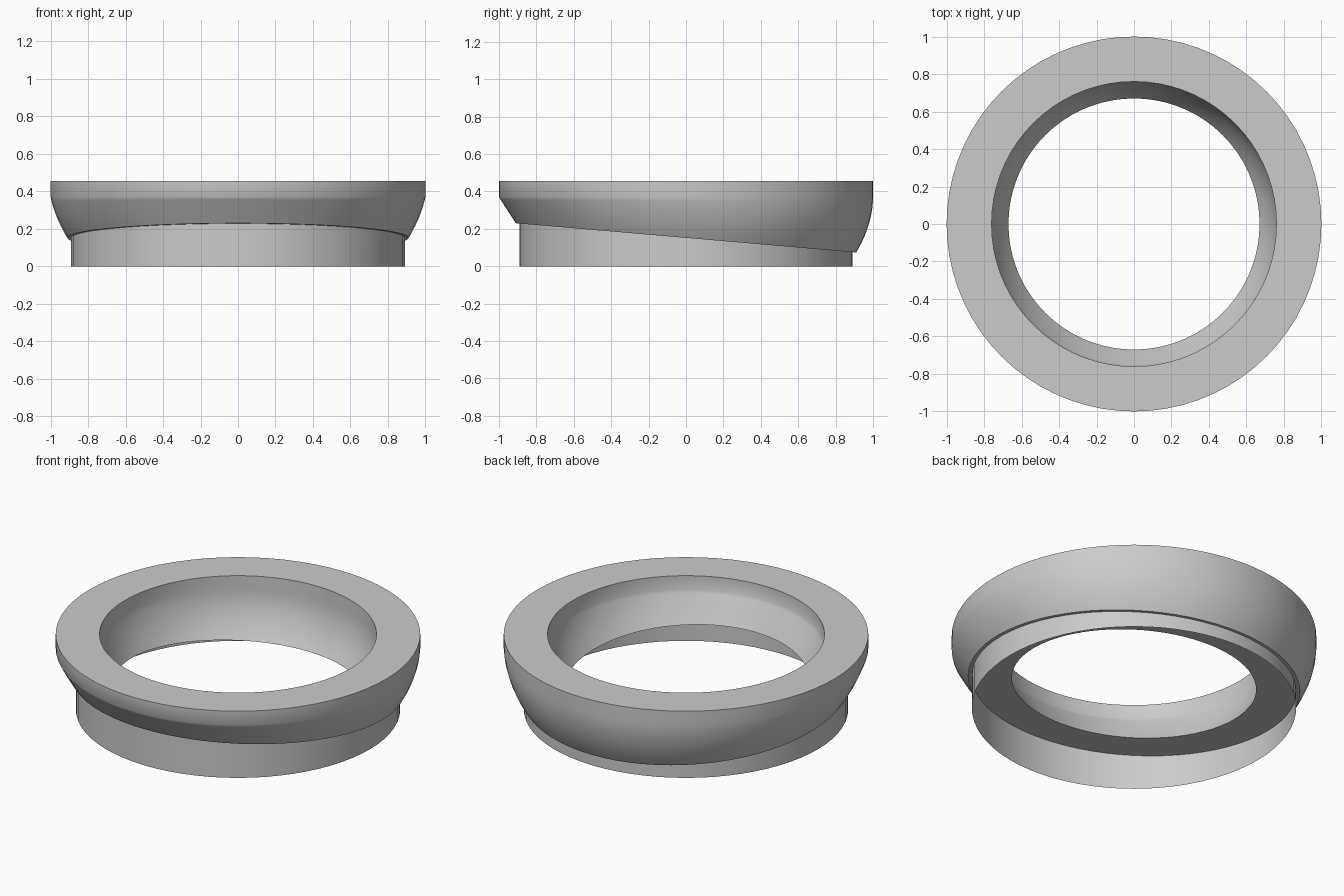
import bpy
import math

cube = bpy.data.objects.get("Cube")
if cube:
    bpy.data.objects.remove(cube, do_unlink=True)

SEGMENTS = 72
STEPS = 10          # rows down the curved part of the wall
TOP, SHOULDER = 0.455, 0.37

grey = bpy.data.materials.new("light grey")
grey.use_nodes = True
colour = (0.6, 0.6, 0.6, 1)
grey.diffuse_color = colour
grey.node_tree.nodes["Principled BSDF"].inputs["Base Color"].default_value = colour


def tilt(y):
    """Height of the sloping underside."""
    return 0.152 - 0.086 * y


def wall(radius, angle):
    """Points down a wall: straight at the top, then curving in to the slope."""
    c, s = math.cos(angle), math.sin(angle)
    points = [(radius * c, radius * s, TOP)]
    foot = tilt((radius - 0.09) * s)
    for i in range(STEPS + 1):
        t = i / STEPS
        r = radius - 0.09 * t + 0.044 * (1 + s) * t * (1 - t)
        points.append((r * c, r * s, SHOULDER + (foot - SHOULDER) * t))
    return points


def lathe(name, section, closed):
    """Sweep a section, which may vary with the angle, around the z axis."""
    rows = [section(2 * math.pi * i / SEGMENTS) for i in range(SEGMENTS)]
    n = len(rows[0])
    verts = [p for row in rows for p in row]
    faces = []
    for i in range(SEGMENTS):
        a, b = i * n, (i + 1) % SEGMENTS * n
        for j in range(n if closed else n - 1):
            k = (j + 1) % n
            faces.append((a + j, a + k, b + k, b + j))
    mesh = bpy.data.meshes.new(name)
    mesh.from_pydata(verts, [], faces)
    mesh.materials.append(grey)
    obj = bpy.data.objects.new(name, mesh)
    bpy.context.collection.objects.link(obj)
    bpy.ops.object.select_all(action="DESELECT")
    obj.select_set(True)
    bpy.context.view_layer.objects.active = obj
    bpy.ops.object.shade_smooth_by_angle(angle=math.radians(35))
    return obj


# Thick upper ring: outer wall down, sloping underside, inner wall back up
lathe("upper_ring", lambda a: wall(1.0, a) + wall(0.76, a)[::-1], True)


# Thin open collar below the sloping underside
def collar_section(angle, r=0.89):
    x, y = r * math.cos(angle), r * math.sin(angle)
    return [(x, y, tilt(y)), (x, y, 0)]


lathe("lower_collar", collar_section, False)
